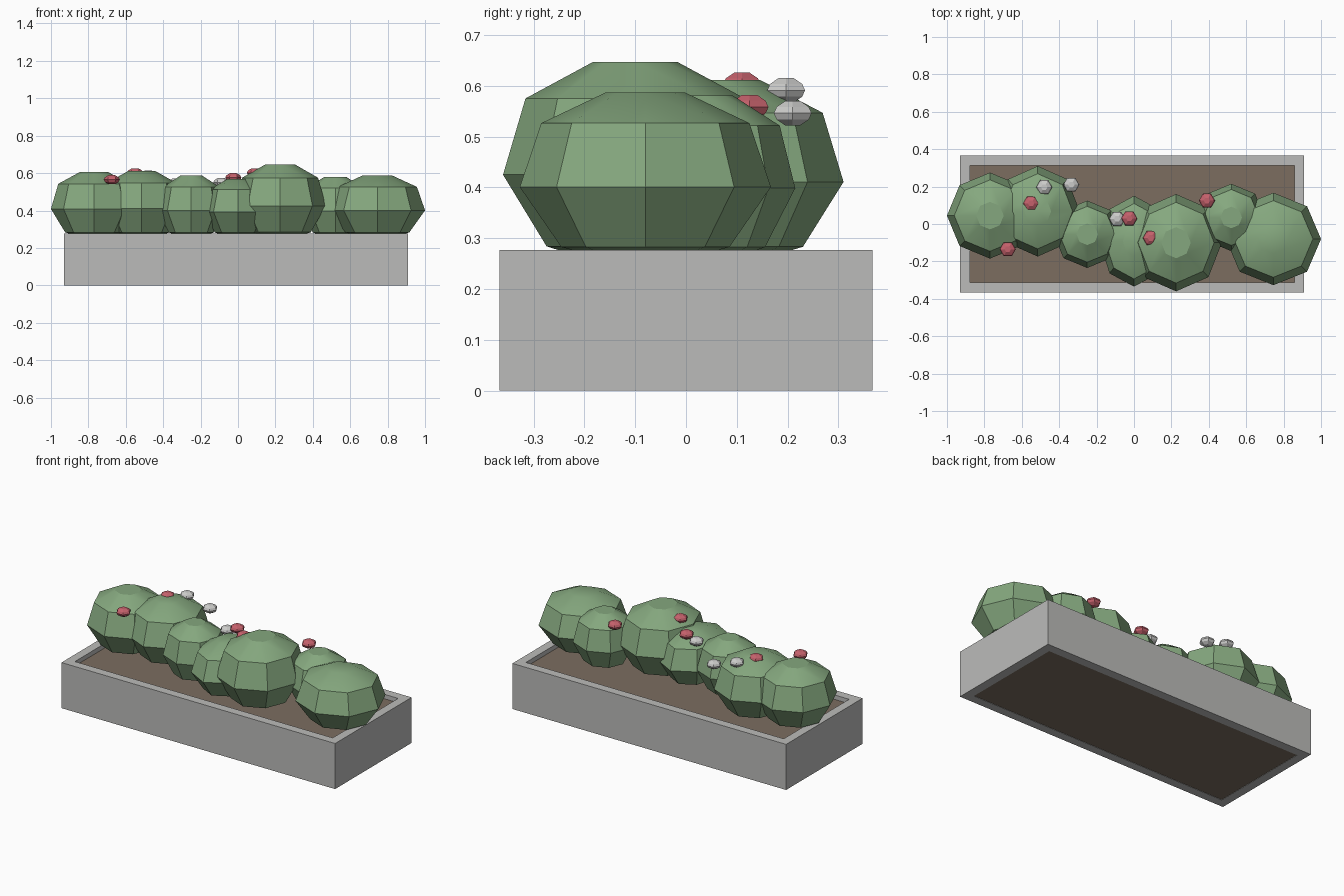
import bpy
import bmesh
from math import cos, sin, pi, radians

cube = bpy.data.objects.get("Cube")
if cube:
    bpy.data.objects.remove(cube, do_unlink=True)


def material(name, rgb):
    mat = bpy.data.materials.new(name)
    mat.use_nodes = True
    mat.diffuse_color = (*rgb, 1)
    mat.node_tree.nodes["Principled BSDF"].inputs["Base Color"].default_value = (*rgb, 1)
    return mat


STONE = material("grey stone", (0.50, 0.50, 0.49))
SOIL = material("brown soil", (0.20, 0.155, 0.118))
LEAF = material("leaf green", (0.235, 0.39, 0.21))
PINK = material("pink petal", (0.56, 0.12, 0.15))
WHITE = material("white petal", (0.60, 0.60, 0.59))


def skin(name, loops, mat, closed=False, smooth=False):
    """Join matching loops of points with quads; cap the ends unless closed."""
    bm = bmesh.new()
    rings = [[bm.verts.new(p) for p in loop] for loop in loops]
    pairs = list(zip(rings, rings[1:] + rings[:1])) if closed else list(zip(rings, rings[1:]))
    for a, b in pairs:
        for i in range(len(a)):
            j = (i + 1) % len(a)
            bm.faces.new((a[i], a[j], b[j], b[i]))
    if not closed:
        for end in (rings[0], rings[-1]):
            bmesh.ops.poke(bm, faces=[bm.faces.new(end)])
    bmesh.ops.recalc_face_normals(bm, faces=bm.faces)
    mesh = bpy.data.meshes.new(name)
    bm.to_mesh(mesh)
    bm.free()
    mesh.materials.append(mat)
    obj = bpy.data.objects.new(name, mesh)
    bpy.context.collection.objects.link(obj)
    if smooth:
        bpy.ops.object.select_all(action="DESELECT")
        obj.select_set(True)
        bpy.context.view_layer.objects.active = obj
        bpy.ops.object.shade_smooth_by_angle(angle=radians(30))
    return obj


def rectangle(half_x, half_y, z, cx=-0.01):
    return [(cx + sx * half_x, sy * half_y, z)
            for sx, sy in ((-1, -1), (1, -1), (1, 1), (-1, 1))]


def blob(name, center, radii, profile, sides, mat):
    """Faceted rounded form turned from a profile of (radius, height) ratios."""
    (cx, cy, cz), (rx, ry, rz) = center, radii
    loops = [[(cx + rx * r * cos(2 * pi * i / sides),
               cy + ry * r * sin(2 * pi * i / sides),
               cz + rz * h) for i in range(sides)] for r, h in profile]
    return skin(name, loops, mat, smooth=True)


# Planter frame and soil
HX, HY, RIM, WALL = 0.92, 0.367, 0.277, 0.053
skin("planter_box", [rectangle(HX, HY, 0), rectangle(HX, HY, RIM),
                     rectangle(HX - WALL, HY - WALL, RIM),
                     rectangle(HX - WALL, HY - WALL, 0)], STONE, closed=True)
skin("soil", [rectangle(HX - WALL, HY - WALL, 0.002),
              rectangle(HX - WALL, HY - WALL, 0.25)], SOIL)

# Row of bushes: x, y, x radius, y radius, top height
BUSH_PROFILE = [(0.32, 0.96), (0.83, 0.65), (1, 0), (0.67, -0.61), (0.3, -0.74)]
bushes = [
    (-0.77, 0.045, 0.23, 0.23, 0.615),
    (-0.515, 0.068, 0.225, 0.242, 0.62),
    (-0.25, -0.055, 0.18, 0.18, 0.595),
    (0.0, -0.092, 0.185, 0.243, 0.575),
    (0.225, -0.1, 0.245, 0.26, 0.656),
    (0.52, 0.035, 0.18, 0.18, 0.588),
    (0.745, -0.08, 0.255, 0.247, 0.594),
]
for n, (x, y, rx, ry, top) in enumerate(bushes, 1):
    rz = (top - RIM) / 1.64
    blob(f"bush_{n}", (x, y, top - rz), (rx, ry, rz), BUSH_PROFILE, 8, LEAF)

# Small blossoms scattered over the bushes
FLOWER_PROFILE = [(0.4, 0.96), (0.85, 0.5), (1, 0), (0.85, -0.5), (0.4, -0.96)]
blossoms = {
    PINK: [(-0.55, 0.11, 0.602), (-0.675, -0.135, 0.565), (-0.025, 0.03, 0.576),
           (0.39, 0.125, 0.558), (0.09, -0.075, 0.602)],
    WHITE: [(-0.48, 0.197, 0.591), (-0.335, 0.21, 0.546), (-0.09, 0.027, 0.55)],
}
for mat, spots in blossoms.items():
    for n, spot in enumerate(spots, 1):
        blob(f"{mat.name.split()[0]}_blossom_{n}", spot, (0.043, 0.043, 0.025),
             FLOWER_PROFILE, 6, mat)
